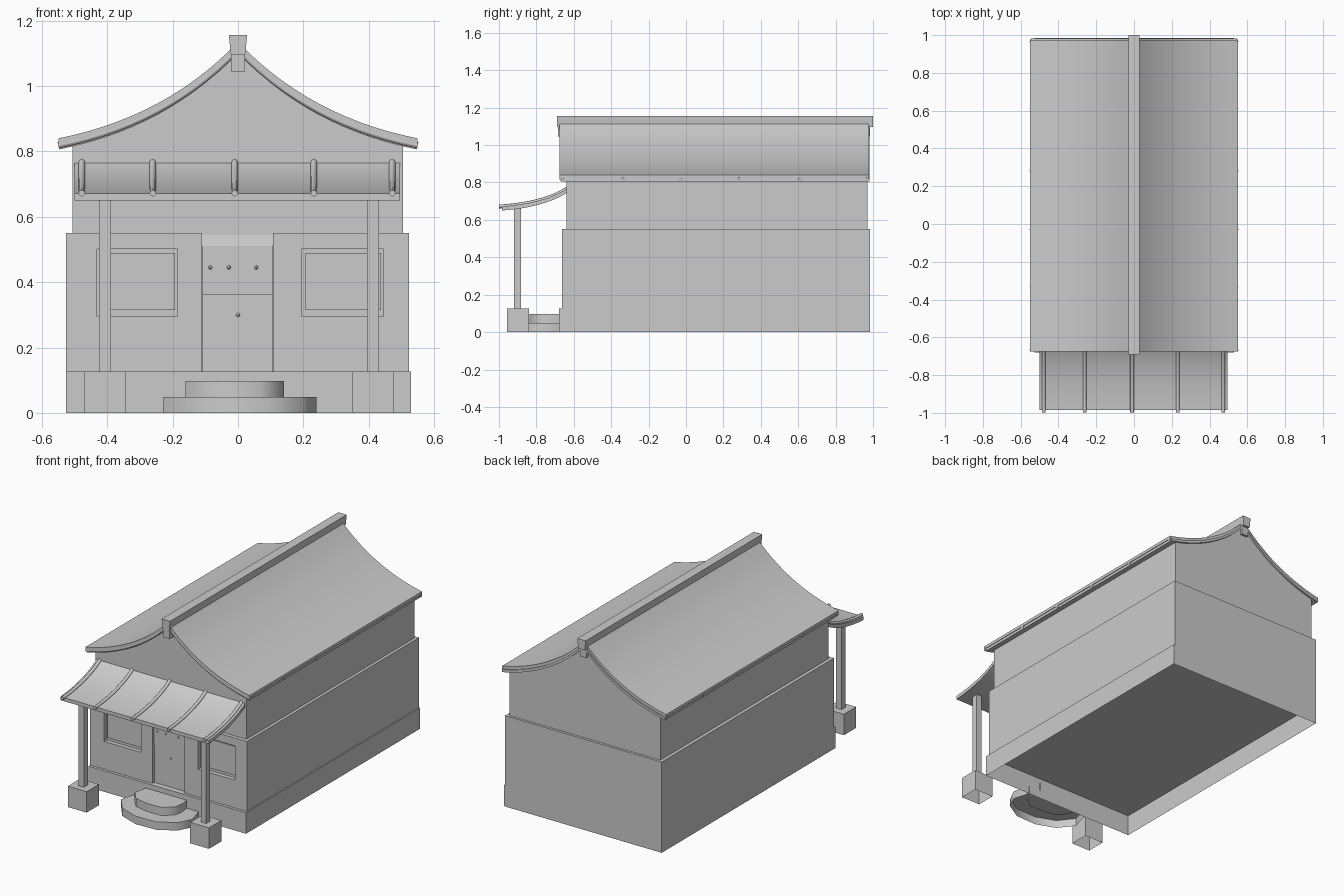
import bpy, bmesh, math
from mathutils import Vector

if "Cube" in bpy.data.objects:
    bpy.data.objects.remove(bpy.data.objects["Cube"])


def prism(name, pts, axis, a, b, smooth=False, open_bottom=False):
    """Extrude a 2D outline along an axis from a to b."""
    place = {'x': lambda p, t: (t, p[0], p[1]),
             'y': lambda p, t: (p[0], t, p[1]),
             'z': lambda p, t: (p[0], p[1], t)}[axis]
    bm = bmesh.new()
    lo = [bm.verts.new(place(p, a)) for p in pts]
    hi = [bm.verts.new(place(p, b)) for p in pts]
    n = len(pts)
    base = bm.faces.new(lo)
    bm.faces.new(hi[::-1])
    for i in range(n):
        j = (i + 1) % n
        bm.faces.new((lo[j], lo[i], hi[i], hi[j]))
    bmesh.ops.recalc_face_normals(bm, faces=bm.faces[:])
    if open_bottom:
        bmesh.ops.delete(bm, geom=[base], context='FACES_ONLY')
    me = bpy.data.meshes.new(name)
    bm.to_mesh(me)
    bm.free()
    ob = bpy.data.objects.new(name, me)
    bpy.context.collection.objects.link(ob)
    if smooth:
        bpy.ops.object.select_all(action='DESELECT')
        ob.select_set(True)
        bpy.context.view_layer.objects.active = ob
        bpy.ops.object.shade_smooth_by_angle(angle=math.radians(50))
    return ob


def box(name, x0, x1, y0, y1, z0, z1, open_bottom=False):
    return prism(name, [(x0, y0), (x1, y0), (x1, y1), (x0, y1)], 'z', z0, z1,
                 open_bottom=open_bottom)


def bezier(p0, p1, p2, n=14):
    p0, p1, p2 = Vector(p0), Vector(p1), Vector(p2)
    return [p0 * (1 - t) ** 2 + p1 * 2 * t * (1 - t) + p2 * t * t
            for t in (i / n for i in range(n + 1))]


def shifted(path, dz):
    return [(p[0], p[1] + dz) for p in path]


def rod(name, pts, r):
    cu = bpy.data.curves.new(name, 'CURVE')
    cu.dimensions = '3D'
    cu.bevel_depth = r
    cu.bevel_resolution = 2
    cu.use_fill_caps = True
    sp = cu.splines.new('POLY')
    sp.points.add(len(pts) - 1)
    for q, p in zip(sp.points, pts):
        q.co = (*p, 1)
    ob = bpy.data.objects.new(name, cu)
    bpy.context.collection.objects.link(ob)


# Plinth and lower wall
box("plinth", -0.527, 0.53, -0.68, 0.985, 0, 0.127, open_bottom=True)
lower = box("lower_wall", -0.527, 0.523, -0.663, 0.985, 0.127, 0.55)

# Doorway and window recesses cut into the lower wall front
windows = [(-0.432, -0.185), (0.195, 0.445)]
cuts = [(-0.11, 0.107, 0.10, 0.60)] + [(a, b, 0.295, 0.502) for a, b in windows]
for x0, x1, z0, z1 in cuts:
    c = box("cutter", x0, x1, -0.75, -0.637, z0, z1)
    c.hide_render = True
    c.hide_viewport = False
    c.display_type = 'WIRE'
    m = lower.modifiers.new("cut", 'BOOLEAN')
    m.operation = 'DIFFERENCE'
    m.object = c
    m.solver = 'EXACT'
    c.hide_set(True)

# Window panes
for a, b in windows:
    box("window_pane", a + 0.012, b - 0.008, -0.648, -0.63, 0.315, 0.49)

# Door, transom panel and sloped lintel
box("door", -0.108, 0.105, -0.645, -0.62, 0.127, 0.36)
box("transom", -0.108, 0.105, -0.65, -0.62, 0.36, 0.51)
prism("lintel", [(-0.65, 0.51), (-0.641, 0.545), (-0.62, 0.545), (-0.62, 0.51)],
      'x', -0.11, 0.107)
for x, y, z in [(-0.085, -0.65, 0.445), (-0.028, -0.65, 0.445),
                (0.056, -0.65, 0.445), (0, -0.645, 0.30)]:
    bpy.ops.mesh.primitive_uv_sphere_add(segments=8, ring_count=6, radius=0.006,
                                         location=(x, y, z))
    bpy.context.object.name = "door_stud"

# Main roof profile, swept down on both sides
half = bezier((0, 1.135), (0.22, 0.905), (0.55, 0.84))
full = [(-p.x, p.y) for p in half[:0:-1]] + [(p.x, p.y) for p in half]

# Upper wall with gables that follow the roof
gable = [p for p in shifted(full, -0.025) if abs(p[0]) < 0.5]
prism("upper_wall", [(-0.507, 0.54), (-0.507, 0.825)] + gable +
      [(0.505, 0.825), (0.505, 0.54)], 'y', -0.64, 0.97)

# Two roof layers
prism("roof_tiles", full + shifted(full, -0.018)[::-1], 'y', -0.675, 0.975, True)
under = [(x * 0.992, z - 0.0175) for x, z in full]
prism("roof_underlayer", under + shifted(under, -0.016)[::-1], 'y', -0.668, 0.982, True)

# Roof ribs showing at the eaves
for y in (-0.666, -0.335, -0.03, 0.28, 0.61, 0.966):
    rod("roof_rib", [(x, y, z - 0.021) for x, z in full], 0.01)

# Ridge beam with a hanging block at each end
prism("ridge_beam", [(-0.022, 1.096), (0.022, 1.096), (0.028, 1.156), (-0.028, 1.156)],
      'y', -0.69, 1.0)
for y0, y1 in ((-0.685, -0.64), (0.95, 0.985)):
    box("ridge_block", -0.022, 0.022, y0, y1, 1.045, 1.097)

# Porch roof with ribs
porch = bezier((-0.635, 0.768), (-0.76, 0.688), (-0.985, 0.672))
prism("porch_roof", porch + shifted(porch, -0.022)[::-1], 'x', -0.5, 0.495, True)
for x in (-0.478, -0.261, -0.01, 0.232, 0.472):
    rod("porch_rib", [(x, p.x * 1.015 + 0.01 if p.x < -0.7 else p.x, p.y) for p in porch]
        + [(x, -0.999, 0.672)], 0.01)

# Pillars on square pedestals
for cx in (-0.407, 0.413):
    box("pillar", cx - 0.018, cx + 0.018, -0.92, -0.882, 0.127, 0.672)
    box("pedestal", cx - 0.063, cx + 0.063, -0.957, -0.84, 0, 0.127, open_bottom=True)

# Rounded stone steps
prism("lower_step", [(-0.2, -0.675), (-0.23, -0.79), (-0.16, -0.88), (-0.04, -0.925),
                     (0.1, -0.92), (0.2, -0.86), (0.24, -0.78), (0.21, -0.675)],
      'z', 0, 0.048, True, True)
prism("upper_step", [(-0.14, -0.675), (-0.16, -0.76), (-0.11, -0.82), (-0.03, -0.838),
                     (0.07, -0.838), (0.13, -0.79), (0.14, -0.73), (0.13, -0.675)],
      'z', 0.04, 0.097, True)
